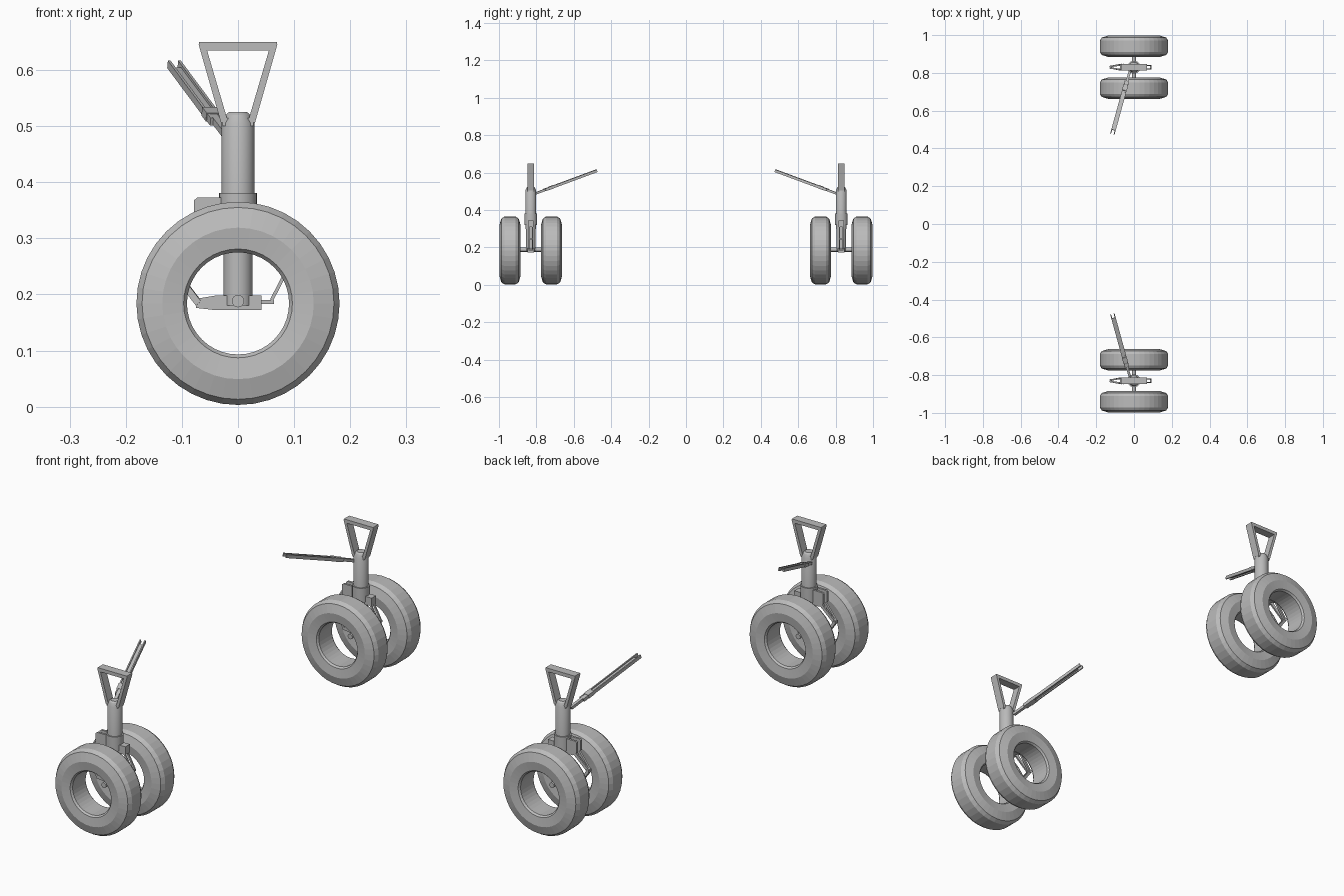
import bpy, bmesh, math
from mathutils import Vector, Matrix

cube = bpy.data.objects.get("Cube")
if cube:
    bpy.data.objects.remove(cube, do_unlink=True)

GEAR_Y = -0.83
AXLE_Z = 0.184

metal = bpy.data.materials.new("plain grey")
metal.use_nodes = True
grey = (0.5, 0.5, 0.5, 1)
metal.diffuse_color = grey
metal.node_tree.nodes["Principled BSDF"].inputs["Base Color"].default_value = grey


def finish(bm, name, smooth=False):
    """Place a part on the front gear and mirror it to the rear gear."""
    bmesh.ops.recalc_face_normals(bm, faces=bm.faces)
    bmesh.ops.translate(bm, verts=bm.verts, vec=(0, GEAR_Y, 0))
    mesh = bpy.data.meshes.new(name)
    bm.to_mesh(mesh)
    bm.free()
    mesh.materials.append(metal)
    ob = bpy.data.objects.new(name, mesh)
    bpy.context.collection.objects.link(ob)
    mod = ob.modifiers.new("rear copy", "MIRROR")
    mod.use_axis = (False, True, False)
    mod.use_mirror_merge = False
    if smooth:
        bpy.ops.object.select_all(action="DESELECT")
        ob.select_set(True)
        bpy.context.view_layer.objects.active = ob
        bpy.ops.object.shade_smooth_by_angle(angle=math.radians(25))
    return ob


def lathe(name, profile, matrix, steps, closed=False, smooth=False):
    """Spin (radius, height) points round the z axis, then place them."""
    bm = bmesh.new()
    rings = []
    for i in range(steps):
        a = 2 * math.pi * i / steps
        rings.append([bm.verts.new(matrix @ Vector((r * math.cos(a), r * math.sin(a), h)))
                      for r, h in profile])
    n = len(profile)
    for i in range(steps):
        a, b = rings[i], rings[(i + 1) % steps]
        for j in range(n if closed else n - 1):
            k = (j + 1) % n
            bm.faces.new((a[j], b[j], b[k], a[k]))
    if not closed:
        bm.faces.new([r[0] for r in rings])
        bm.faces.new([r[-1] for r in rings])
    return finish(bm, name, smooth)


def plate(name, outline, y0, y1):
    """Extrude an x, z outline from y0 to y1."""
    bm = bmesh.new()
    face = bm.faces.new([bm.verts.new((x, y0, z)) for x, z in outline])
    out = bmesh.ops.extrude_face_region(bm, geom=[face])
    verts = [g for g in out["geom"] if isinstance(g, bmesh.types.BMVert)]
    bmesh.ops.translate(bm, verts=verts, vec=(0, y1 - y0, 0))
    return finish(bm, name)


def bar(name, start, end, width, height, side=0.0):
    """Rectangular bar between two points, shifted sideways by side."""
    a, b = Vector(start), Vector(end)
    axis = (b - a).normalized()
    across = axis.cross(Vector((0, 0, 1))).normalized()
    up = across.cross(axis)
    frame = Matrix((across, up, axis)).transposed().to_4x4()
    bm = bmesh.new()
    bmesh.ops.create_cube(bm, size=1)
    bmesh.ops.scale(bm, verts=bm.verts, vec=(width, height, (b - a).length))
    move = Matrix.Translation((a + b) / 2 + across * side) @ frame
    bmesh.ops.transform(bm, matrix=move, verts=bm.verts)
    return finish(bm, name)


def box(name, x, y, z):
    return plate(name, [(x[0], z[0]), (x[1], z[0]), (x[1], z[1]), (x[0], z[1])], *y)


# Wheels: rounded tyres with an open centre
half = [(0.091, 0.044), (0.097, 0.052), (0.135, 0.057), (0.171, 0.046), (0.181, 0.03)]
tyre = half + [(r, -h) for r, h in reversed(half)]
for label, y in (("outer", -0.111), ("inner", 0.111)):
    lathe(label + "_wheel", tyre,
          Matrix.Translation((0, y, AXLE_Z)) @ Matrix.Rotation(math.pi / 2, 4, "X"), 40, True)

# Strut, collar, piston and axle
up = Matrix.Identity(4)
lathe("strut", [(0.029, 0.3), (0.029, 0.505), (0.022, 0.52), (0.016, 0.525)], up, 24, smooth=True)
lathe("collar", [(0.034, 0.32), (0.034, 0.381)], up, 24, smooth=True)
lathe("piston", [(0.026, 0.18), (0.026, 0.31)], up, 24, smooth=True)
lathe("axle", [(0.011, -0.075), (0.011, 0.075)],
      Matrix.Translation((0, 0, AXLE_Z + 0.004)) @ Matrix.Rotation(math.pi / 2, 4, "X"), 16, smooth=True)
plate("axle_block", [(-0.075, 0.176), (-0.04, 0.172), (0.042, 0.172), (0.042, 0.198),
                     (-0.04, 0.198), (-0.075, 0.192)], -0.017, 0.017)

# Top frame: sloping legs, top beam and foot
for s, label in ((-1, "right"), (1, "left")):
    plate(label + "_frame_leg", [(s * 0.03, 0.505), (s * 0.07, 0.645), (s * 0.056, 0.638),
                                 (s * 0.019, 0.512)], -0.018, 0.018)
plate("frame_beam", [(-0.067, 0.635), (0.067, 0.635), (0.07, 0.645), (0.069, 0.65),
                     (-0.069, 0.65), (-0.07, 0.645)], -0.018, 0.018)
box("frame_foot", (-0.028, 0.028), (-0.018, 0.018), (0.5, 0.514))

# Bracket on the right of the collar: two ears and a back plate
ear = [(-0.03, 0.31), (-0.06, 0.31), (-0.078, 0.325), (-0.078, 0.368), (-0.072, 0.373), (-0.03, 0.373)]
for s, label in ((-1, "outer"), (1, "inner")):
    plate(label + "_bracket_ear", ear, s * 0.009, s * 0.018)
box("bracket_back", (-0.05, -0.025), (-0.017, 0.017), (0.31, 0.36))
box("left_lug", (0.025, 0.06), (-0.015, 0.015), (0.31, 0.345))

# Scissor links, tapering towards the knee on the right side
for s, label in ((-1, "outer"), (1, "inner")):
    bar(label + "_upper_link", (-0.06, s * 0.014, 0.325), (-0.124, s * 0.004, 0.255), 0.008, 0.012)
    bar(label + "_lower_link", (-0.07, s * 0.014, 0.184), (-0.124, s * 0.004, 0.255), 0.008, 0.012)
    # Slim links on the left side
    bar(label + "_upper_stay", (0.045, s * 0.009, 0.325), (0.088, s * 0.009, 0.245), 0.006, 0.008)
    bar(label + "_lower_stay", (0.06, s * 0.009, 0.19), (0.088, s * 0.009, 0.245), 0.006, 0.006)
bar("link_pin", (-0.122, -0.01, 0.255), (-0.122, 0.01, 0.255), 0.012, 0.012)
box("stay_foot", (0.04, 0.064), (-0.012, 0.012), (0.183, 0.19))
bar("stay_pin", (0.088, -0.013, 0.245), (0.088, 0.013, 0.245), 0.007, 0.007)

# Side brace: channel with a forked tip, joined to the strut by a short rod
root, knee, tip = Vector((-0.022, 0.022, 0.487)), Vector((-0.048, 0.11, 0.521)), Vector((-0.114, 0.352, 0.61))
bar("brace_rod", root, knee, 0.013, 0.012)
for s, label in ((-1, "right"), (1, "left")):
    bar(label + "_brace_rail", root.lerp(knee, 0.6), tip, 0.005, 0.014, s * 0.0095)
bar("brace_web", knee, knee.lerp(tip, 0.92), 0.015, 0.004)
bar("brace_joint", knee.lerp(root, 0.15), knee.lerp(tip, 0.06), 0.026, 0.016)
